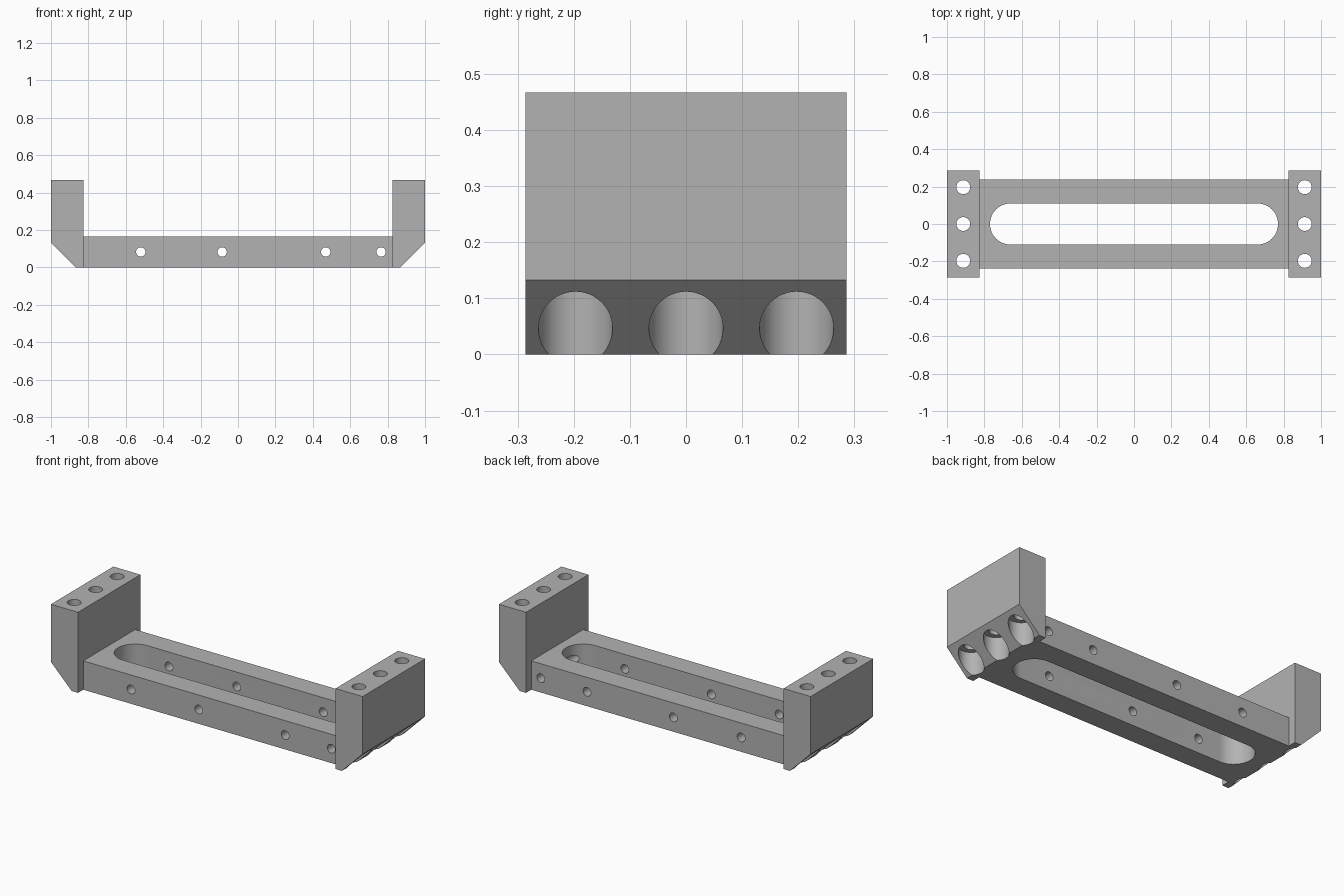
import bpy, bmesh, math
from mathutils import Matrix, Vector

if "Cube" in bpy.data.objects:
    bpy.data.objects.remove(bpy.data.objects["Cube"], do_unlink=True)

grey = bpy.data.materials.new("machined_grey")
grey.use_nodes = True
colour = (0.45, 0.45, 0.45, 1)
grey.diffuse_color = colour
grey.node_tree.nodes["Principled BSDF"].inputs["Base Color"].default_value = colour


def prism(name, outline, axis, start, end):
    """Extrude an outline along y (outline in x, z) or z (outline in x, y)."""
    bm = bmesh.new()
    place = (lambda a, b: (a, start, b)) if axis == "y" else (lambda a, b: (a, b, start))
    face = bm.faces.new([bm.verts.new(place(a, b)) for a, b in outline])
    moved = bmesh.ops.extrude_face_region(bm, geom=[face])["geom"]
    shift = Vector((0, end - start, 0) if axis == "y" else (0, 0, end - start))
    bmesh.ops.translate(bm, vec=shift, verts=[v for v in moved if isinstance(v, bmesh.types.BMVert)])
    bmesh.ops.recalc_face_normals(bm, faces=bm.faces)
    mesh = bpy.data.meshes.new(name)
    bm.to_mesh(mesh)
    bm.free()
    mesh.materials.append(grey)
    obj = bpy.data.objects.new(name, mesh)
    bpy.context.collection.objects.link(obj)
    return obj


def arc(cx, cy, r, start, sweep, steps):
    return [(cx + r * math.cos(start + sweep * i / steps),
             cy + r * math.sin(start + sweep * i / steps)) for i in range(steps + 1)]


def circle(cx, cy, r):
    return arc(cx, cy, r, 0, math.tau, 48)[:-1]


def combine(target, other, operation):
    mod = target.modifiers.new(other.name, "BOOLEAN")
    mod.object, mod.operation, mod.solver = other, operation, "EXACT"
    bpy.context.view_layer.objects.active = target
    bpy.ops.object.modifier_apply(modifier=mod.name)
    bpy.data.objects.remove(other, do_unlink=True)


# Long base bar
bracket = prism("bracket_body", [(-0.84, 0), (0.84, 0), (0.84, 0.167), (-0.84, 0.167)],
                "y", -0.238, 0.238)

# Upright end blocks with a chamfered outer foot
for s in (-1, 1):
    profile = [(0.826, 0), (0.867, 0), (1, 0.133), (1, 0.467), (0.826, 0.467)]
    block = prism("end_block", [(s * x, z) for x, z in profile], "y", -0.286, 0.286)
    combine(bracket, block, "UNION")

# Rounded slot through the bar
slot = (arc(0.66, 0, 0.11, -math.pi / 2, math.pi, 32)
        + arc(-0.66, 0, 0.11, math.pi / 2, math.pi, 32))
combine(bracket, prism("slot_cutter", slot, "z", -0.1, 0.3), "DIFFERENCE")

# Vertical bolt holes with wide counterbores from below
for s in (-1, 1):
    for y in (-0.197, 0, 0.197):
        combine(bracket, prism("counterbore", circle(s * 0.913, y, 0.066), "z", -0.1, 0.133), "DIFFERENCE")
        combine(bracket, prism("bolt_hole", circle(s * 0.913, y, 0.037), "z", 0.1, 0.6), "DIFFERENCE")

# Small cross holes through both rails
for x in (-0.52, -0.085, 0.469, 0.765):
    combine(bracket, prism("cross_hole", circle(x, 0.083, 0.025), "y", -0.4, 0.4), "DIFFERENCE")

# Smooth the bores, keep the edges crisp
bpy.ops.object.select_all(action="DESELECT")
bracket.select_set(True)
bpy.context.view_layer.objects.active = bracket
bpy.ops.object.shade_smooth_by_angle(angle=math.radians(30))
